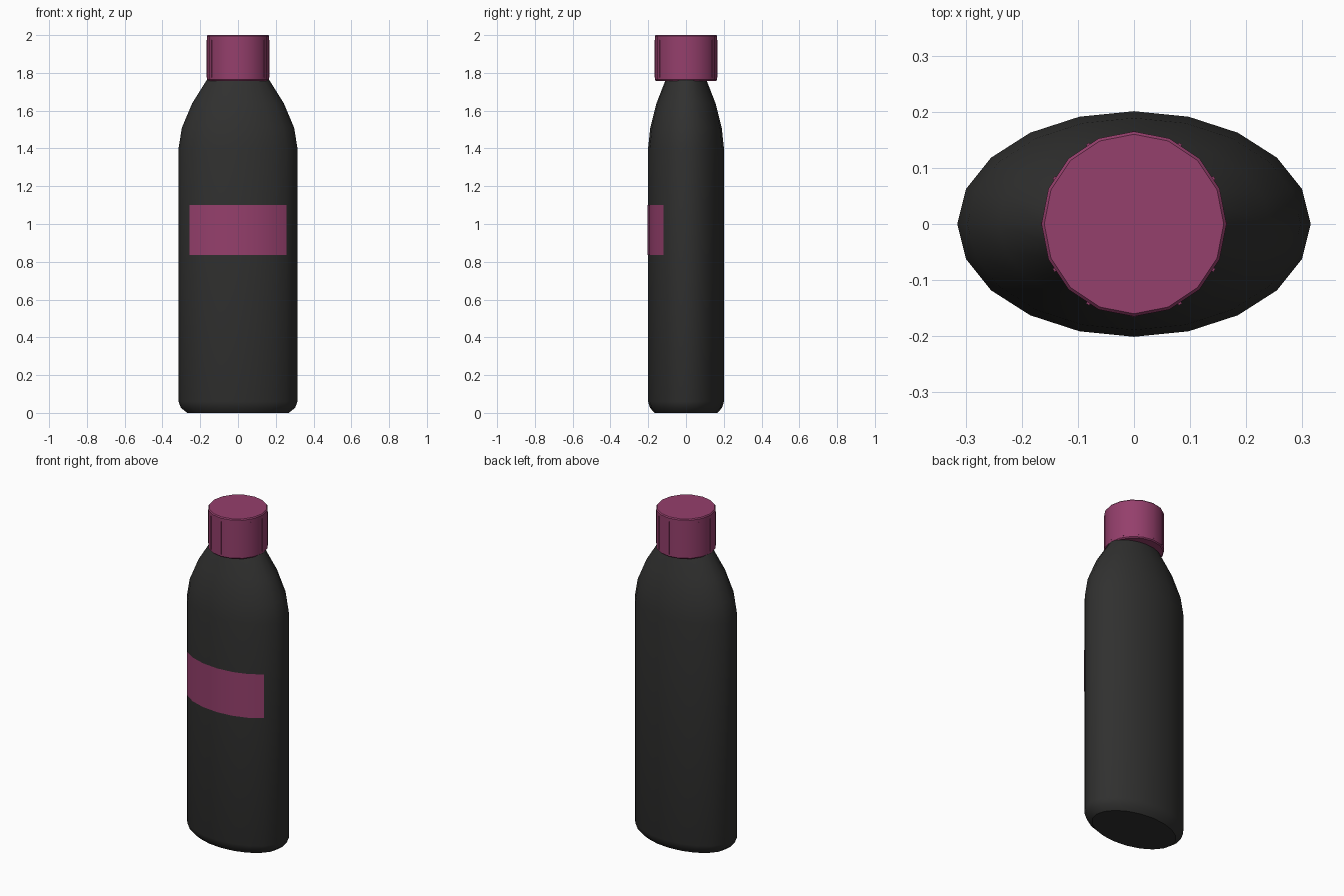
import bpy, bmesh
from math import cos, sin, pi, radians
from mathutils import Matrix

if "Cube" in bpy.data.objects:
    bpy.data.objects.remove(bpy.data.objects["Cube"])

A, B = 0.315, 0.201  # half width and half depth of the oval body


def material(name, rgb):
    m = bpy.data.materials.new(name)
    m.diffuse_color = (*rgb, 1)
    m.use_nodes = True
    m.node_tree.nodes["Principled BSDF"].inputs["Base Color"].default_value = m.diffuse_color
    return m


dark = material("dark", (0.03, 0.03, 0.029))
pink = material("pink", (0.30, 0.05, 0.15))


def finish(name, bm, mat, angle):
    bmesh.ops.recalc_face_normals(bm, faces=bm.faces)
    me = bpy.data.meshes.new(name)
    bm.to_mesh(me)
    bm.free()
    me.materials.append(mat)
    ob = bpy.data.objects.new(name, me)
    bpy.context.collection.objects.link(ob)
    bpy.ops.object.select_all(action='DESELECT')
    ob.select_set(True)
    bpy.context.view_layer.objects.active = ob
    bpy.ops.object.shade_smooth_by_angle(angle=radians(angle))
    return ob


def loft(name, rings, sides, mat, angle):
    """Stack of closed oval rings (x radius, y radius, z), capped at both ends."""
    bm = bmesh.new()
    loops = [[bm.verts.new((rx * cos(2 * pi * i / sides), ry * sin(2 * pi * i / sides), z))
              for i in range(sides)] for rx, ry, z in rings]
    for lo, hi in zip(loops, loops[1:]):
        for i in range(sides):
            j = (i + 1) % sides
            bm.faces.new((lo[i], lo[j], hi[j], hi[i]))
    bm.faces.new(loops[0][::-1])
    bm.faces.new(loops[-1])
    return finish(name, bm, mat, angle)


# Oval bottle body with chamfered base and curved shoulders
loft("bottle_body", [
    (0.268, 0.166, 0), (0.302, 0.190, 0.026), (A, B, 0.06), (A, B, 1.40),
    (0.297, 0.189, 1.51), (0.242, 0.156, 1.64), (0.165, 0.108, 1.763)], 20, dark, 35)

# Round screw cap with narrow bevels
R = 0.165
loft("cap", [(R - 0.005, R - 0.005, 1.758), (R, R, 1.764),
             (R, R, 1.994), (R - 0.005, R - 0.005, 2.0)], 16, pink, 30)

# Twelve thin grip ribs around the cap
bm = bmesh.new()
for k in range(12):
    bmesh.ops.create_cube(bm, size=1, matrix=Matrix.Rotation(k * pi / 6, 4, 'Z')
                          @ Matrix.Translation((0.16, 0, 1.875))
                          @ Matrix.Diagonal((0.011, 0.007, 0.2, 1)))
finish("cap_ribs", bm, pink, 30)

# Label band wrapped over the front six facets of the body
bm = bmesh.new()
cols = []
for i in range(7):
    t = radians(216 + 18 * i)
    x, y = (A + 0.004) * cos(t), (B + 0.002) * sin(t)
    cols.append([bm.verts.new((x, y, z)) for z in (0.835, 1.10)])
for p, q in zip(cols, cols[1:]):
    bm.faces.new((p[0], q[0], q[1], p[1]))
finish("label", bm, pink, 40)
